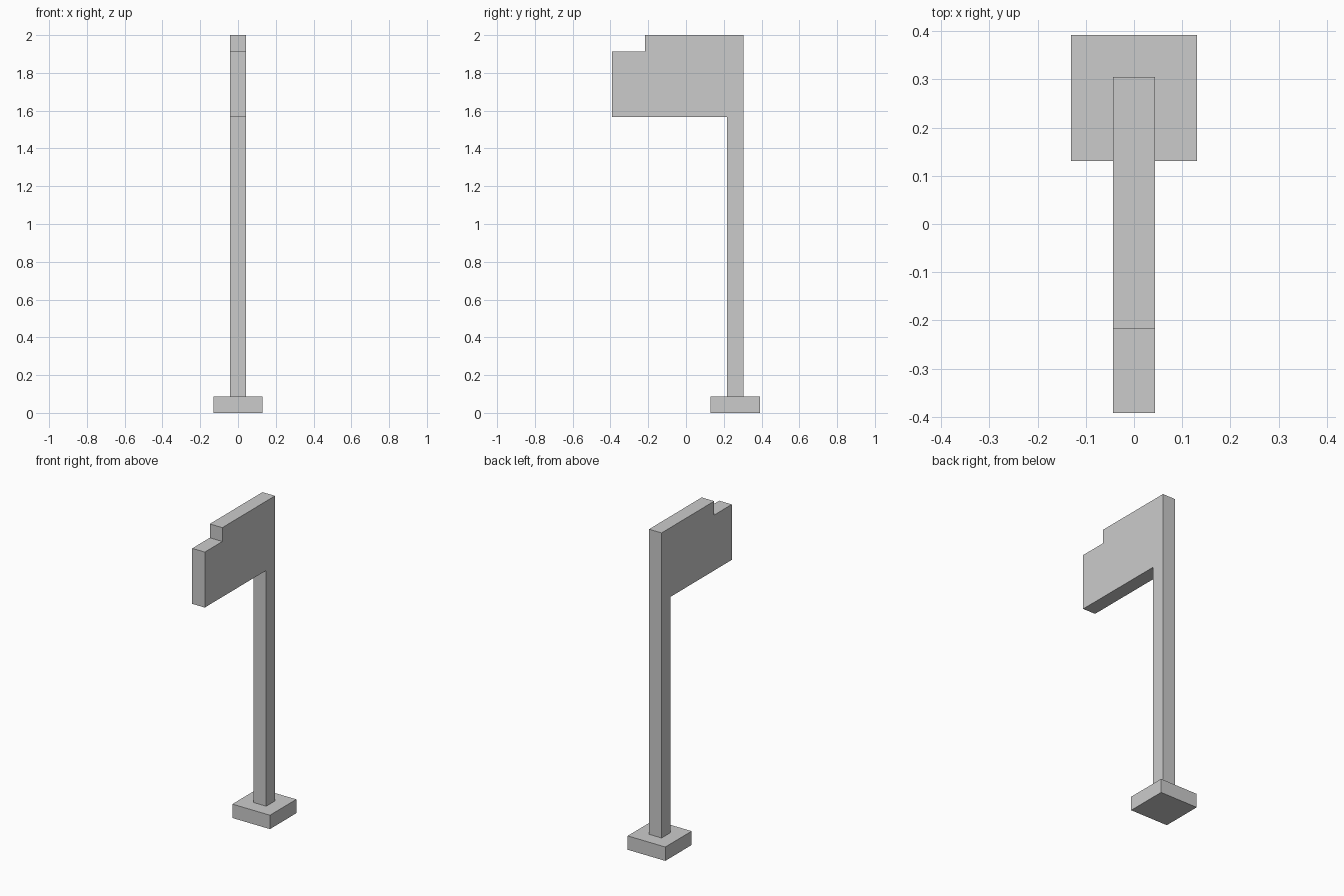
import bpy, bmesh
from mathutils import Vector

if "Cube" in bpy.data.objects:
    bpy.data.objects.remove(bpy.data.objects["Cube"])

U = 2 / 23  # grid unit: the model is 23 units tall


def prism(name, profile, width):
    """Extrude a (y, z) profile, in grid units, symmetrically along x."""
    bm = bmesh.new()
    face = bm.faces.new([bm.verts.new((-width * U / 2, y * U, z * U)) for y, z in profile])
    ext = bmesh.ops.extrude_face_region(bm, geom=[face], use_keep_orig=True)
    moved = [v for v in ext["geom"] if isinstance(v, bmesh.types.BMVert)]
    bmesh.ops.translate(bm, verts=moved, vec=Vector((width * U, 0, 0)))
    bmesh.ops.recalc_face_normals(bm, faces=bm.faces)
    mesh = bpy.data.meshes.new(name)
    bm.to_mesh(mesh)
    bm.free()
    obj = bpy.data.objects.new(name, mesh)
    bpy.context.collection.objects.link(obj)
    return obj


# Square foot plate
prism("base", [(1.5, 0), (4.5, 0), (4.5, 1), (1.5, 1)], 3)

# Pole and notched flag share one flat outline
prism("pole_and_flag", [(2.5, 1), (3.5, 1), (3.5, 23), (-2.5, 23),
                        (-2.5, 22), (-4.5, 22), (-4.5, 18), (2.5, 18)], 1)
